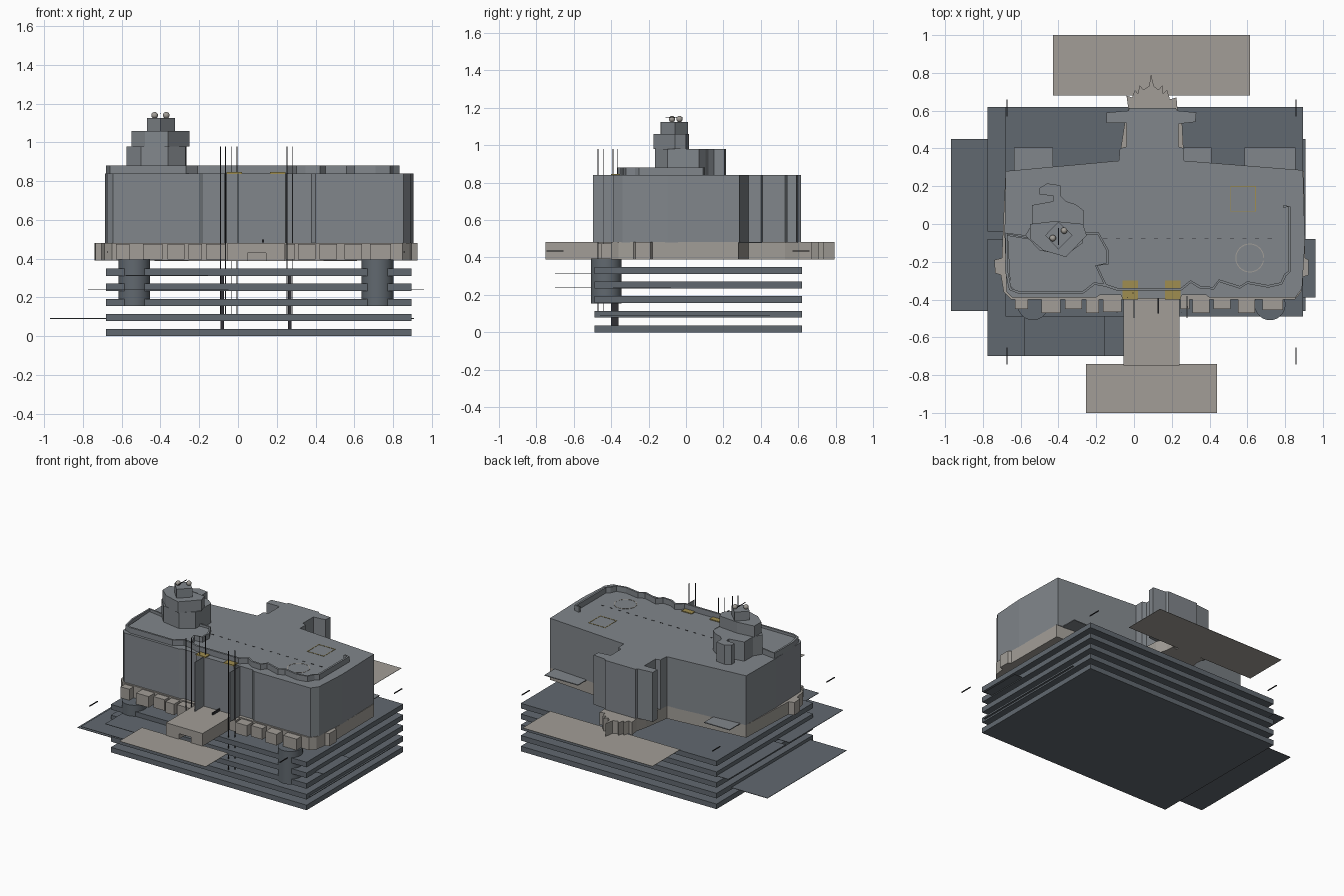
import bpy, bmesh, math
from mathutils import Vector


def mat(name, c):
    m = bpy.data.materials.new(name)
    m.diffuse_color = (*c, 1)
    return m


SLATE = mat("slate", (0.12, 0.14, 0.16))
GREY = mat("wall_grey", (0.22, 0.24, 0.26))
STONE = mat("stone", (0.36, 0.34, 0.31))
DARK = mat("dark_metal", (0.03, 0.03, 0.035))
GOLD = mat("gold", (0.35, 0.27, 0.08))


def finish(bm, name, m):
    bmesh.ops.recalc_face_normals(bm, faces=bm.faces)
    me = bpy.data.meshes.new(name)
    bm.to_mesh(me)
    bm.free()
    ob = bpy.data.objects.new(name, me)
    me.materials.append(m)
    bpy.context.collection.objects.link(ob)
    return ob


def prism(name, pts, z0, z1, m):
    """Extrude a plan outline from z0 to z1."""
    bm = bmesh.new()
    f = bm.faces.new([bm.verts.new((x, y, z0)) for x, y in pts])
    g = bmesh.ops.extrude_face_region(bm, geom=[f])
    bmesh.ops.translate(bm, vec=(0, 0, z1 - z0),
                        verts=[v for v in g["geom"] if isinstance(v, bmesh.types.BMVert)])
    return finish(bm, name, m)


def box(name, x0, x1, y0, y1, z0, z1, m):
    return prism(name, [(x0, y0), (x1, y0), (x1, y1), (x0, y1)], z0, z1, m)


def ribbon(name, pts, w, z0, z1, m):
    """Thin wall of width w following a plan path."""
    p = [Vector(q) for q in pts]
    left, right = [], []
    for i, q in enumerate(p):
        d = (p[min(i + 1, len(p) - 1)] - p[max(i - 1, 0)]).normalized()
        n = Vector((-d.y, d.x)) * w / 2
        left.append(q + n)
        right.append(q - n)
    return prism(name, [tuple(v) for v in left + right[::-1]], z0, z1, m)


def cyl(name, x, y, r, z0, z1, m, n=32):
    ob = prism(name, [(x + r * math.cos(2 * math.pi * i / n), y + r * math.sin(2 * math.pi * i / n))
                      for i in range(n)], z0, z1, m)
    for f in ob.data.polygons:
        f.use_smooth = len(f.vertices) == 4
    return ob


# Stacked basement floors
for i in range(5):
    z = i * 0.078
    box(f"floor_slab_{i + 1}", -0.68, 0.895, -0.49, 0.62, z, z + 0.037, SLATE)
    if i < 4:
        for x in (-0.08, 0.268):
            box("small_column", x - 0.009, x + 0.009, -0.40, -0.36, z + 0.037, z + 0.078, DARK)

# Thin landing plates sticking out of the floors
T = 0.003
box("lower_landing", -0.97, 0.908, -0.46, 0.45, 0.09, 0.09 + T, SLATE)
box("front_left_landing", -0.775, -0.05, -0.70, -0.08, 0.24, 0.24 + T, SLATE)
box("back_left_landing", -0.775, -0.05, -0.04, 0.62, 0.24, 0.24 + T, SLATE)
box("right_landing", 0.5, 0.96, -0.39, -0.08, 0.24, 0.24 + T, SLATE)
box("upper_landing", -0.58, -0.155, -0.70, -0.40, 0.312, 0.312 + T, SLATE)

# Round shafts
for x in (-0.535, 0.72):
    cyl("round_shaft", x, -0.427, 0.082, 0.155, 0.395, SLATE)

# Stone base storey, with pinnacled back porch
base = [(-0.68, 0.28), (-0.70, -0.18), (-0.74, -0.19), (-0.735, -0.26), (-0.705, -0.27),
        (-0.69, -0.36), (-0.65, -0.40), (0.85, -0.40), (0.885, -0.36), (0.895, -0.28),
        (0.925, -0.27), (0.925, -0.19), (0.905, -0.18), (0.90, 0.28), (0.265, 0.335),
        (0.255, 0.53), (0.23, 0.61), (0.225, 0.67), (0.19, 0.66), (0.175, 0.71),
        (0.155, 0.69), (0.15, 0.735), (0.13, 0.71), (0.105, 0.73), (0.09, 0.795),
        (0.08, 0.73), (0.05, 0.71), (0.03, 0.735), (0.02, 0.69), (0.005, 0.71),
        (-0.01, 0.67), (-0.04, 0.68), (-0.03, 0.61), (-0.05, 0.53), (-0.08, 0.335)]
prism("base_storey", base, 0.39, 0.482, STONE)
for x, w, y in [(-0.63, .07, -.45), (-0.49, .1, -.47), (-0.365, .09, -.45), (-0.255, .07, -.47),
                (-0.165, .1, -.465), (0.245, .05, -.45), (0.31, .09, -.47), (0.42, .09, -.45),
                (0.55, .09, -.47), (0.68, .11, -.455)]:
    box("base_bay", x, x + w, y, -0.39, 0.395, 0.475, STONE)

# Front entrance block with a passage, and outdoor pads
box("entrance_left", -0.055, 0.05, -0.75, -0.39, 0.39, 0.482, STONE)
box("entrance_right", 0.145, 0.24, -0.75, -0.39, 0.39, 0.482, STONE)
box("entrance_lintel", 0.05, 0.145, -0.75, -0.39, 0.43, 0.482, STONE)
box("entrance_sign_bar", 0.125, 0.133, -0.475, -0.385, 0.483, 0.50, DARK)
box("front_pad", -0.255, 0.44, -1.0, -0.74, 0.388, 0.390, STONE)
box("back_pad", -0.43, 0.615, 0.68, 1.0, 0.388, 0.390, STONE)

# Main building
body = [(-0.68, 0.28), (-0.685, -0.05), (-0.675, -0.36), (-0.645, -0.388), (-0.2, -0.388),
        (-0.18, -0.375), (-0.07, -0.375), (-0.06, -0.395), (0.245, -0.395), (0.255, -0.375),
        (0.38, -0.375), (0.40, -0.39), (0.855, -0.39), (0.89, -0.34), (0.905, -0.1),
        (0.895, 0.285), (0.265, 0.335), (0.265, 0.40), (0.235, 0.41), (0.235, 0.53),
        (0.325, 0.54), (0.33, 0.59), (0.23, 0.60), (0.22, 0.615), (-0.025, 0.615),
        (-0.03, 0.60), (-0.145, 0.59), (-0.145, 0.535), (-0.04, 0.535), (-0.04, 0.41),
        (-0.075, 0.40), (-0.08, 0.335)]
prism("main_building", body, 0.48, 0.84, GREY)
for x0, x1 in ((-0.635, -0.43), (0.265, 0.41), (0.585, 0.855)):
    box("back_canopy", x0, x1, 0.27, 0.405, 0.478, 0.484, GREY)

# Front fins and masts
for x in (0.0, 0.28):
    box("front_fin", x - 0.002, x + 0.002, -0.497, -0.38, 0.48, 0.84, GREY)
for i, x in enumerate((-0.09, -0.065, -0.035, -0.005, 0.253, 0.283)):
    y = (-0.47, -0.44, -0.39, -0.365, -0.47, -0.44)[i]
    box("mast", x - 0.002, x + 0.002, y - 0.002, y + 0.002, 0.115, 0.98, DARK)

# Corner marker bars
for x in (-0.673, 0.858):
    for y in (-0.70, 0.615):
        box("marker_bar", x - 0.003, x + 0.003, y - 0.045, y + 0.045, 0.432, 0.438, DARK)

# Roof terrace and wavy parapet
deck = [(-0.67, -0.06), (-0.655, -0.33), (-0.62, -0.36), (-0.27, -0.36), (-0.21, -0.31),
        (-0.15, -0.32), (-0.20, -0.22), (-0.14, -0.21), (-0.14, -0.14), (-0.19, -0.05),
        (-0.26, -0.05), (-0.40, -0.08), (-0.55, -0.08)]
prism("roof_terrace", deck, 0.839, 0.862, GREY)
parapet = [(-0.55, -0.07), (-0.675, -0.05), (-0.675, -0.25), (-0.655, -0.345), (-0.61, -0.362),
           (-0.27, -0.362), (-0.21, -0.315), (-0.15, -0.325), (-0.09, -0.345), (0.25, -0.345),
           (0.30, -0.305), (0.35, -0.335), (0.42, -0.34), (0.45, -0.30), (0.56, -0.335),
           (0.60, -0.31), (0.71, -0.33), (0.78, -0.315), (0.80, -0.27), (0.825, -0.25),
           (0.825, 0.09), (0.79, 0.095)]
ribbon("roof_parapet", parapet, 0.014, 0.839, 0.88, GREY)
ribbon("terrace_parapet", [(-0.15, -0.325), (-0.20, -0.22), (-0.14, -0.21), (-0.14, -0.14),
                           (-0.19, -0.05), (-0.27, -0.05)], 0.012, 0.839, 0.878, GREY)

# Roof tower in three tiers
tier1 = [(-0.54, 0.0), (-0.575, -0.06), (-0.50, -0.14), (-0.36, -0.165), (-0.27, -0.10),
         (-0.265, 0.07), (-0.31, 0.105), (-0.36, 0.12), (-0.39, 0.15), (-0.39, 0.205),
         (-0.46, 0.215), (-0.50, 0.19), (-0.50, 0.155), (-0.43, 0.15), (-0.43, 0.12),
         (-0.54, 0.10)]
prism("tower_lower", tier1, 0.839, 0.98, GREY)
prism("tower_middle", [(-0.55, -0.08), (-0.48, -0.14), (-0.36, -0.175), (-0.25, -0.06),
                       (-0.27, 0.0), (-0.42, 0.015), (-0.55, 0.0)], 0.98, 1.06, GREY)
prism("tower_top", [(-0.47, -0.06), (-0.40, -0.135), (-0.325, -0.06), (-0.40, 0.012)],
      1.06, 1.125, GREY)
for x, y in ((-0.43, -0.075), (-0.37, -0.035)):
    bm = bmesh.new()
    bmesh.ops.create_uvsphere(bm, u_segments=20, v_segments=12, radius=0.017)
    bmesh.ops.translate(bm, verts=bm.verts, vec=(x, y, 1.14))
    for f in bm.faces:
        f.smooth = True
    finish(bm, "tower_ball", STONE)
box("tower_rod", -0.402, -0.398, -0.11, -0.02, 1.148, 1.152, DARK)

# Flat roof markings
for x in (-0.06, 0.165):
    box("gold_hatch", x, x + 0.08, -0.40, -0.30, 0.838, 0.846, GOLD)
box("hatch_link", 0.02, 0.165, -0.348, -0.342, 0.838, 0.85, DARK)
x0, x1, y0, y1, w = 0.51, 0.645, 0.065, 0.20, 0.004
for a in ((x0, x1, y0, y0 + w), (x0, x1, y1 - w, y1), (x0, x0 + w, y0, y1), (x1 - w, x1, y0, y1)):
    box("square_marking", *a, 0.839, 0.842, GOLD)
for i in range(15):
    x = -0.23 + i * 0.067
    box("dash_marking", x, x + 0.022, -0.077, -0.073, 0.839, 0.842, DARK)
ring = [(0.613 + 0.074 * math.cos(math.tau * i / 32), -0.18 + 0.074 * math.sin(math.tau * i / 32))
        for i in range(32)]
ribbon("circle_marking", ring, 0.005, 0.839, 0.842, STONE)
